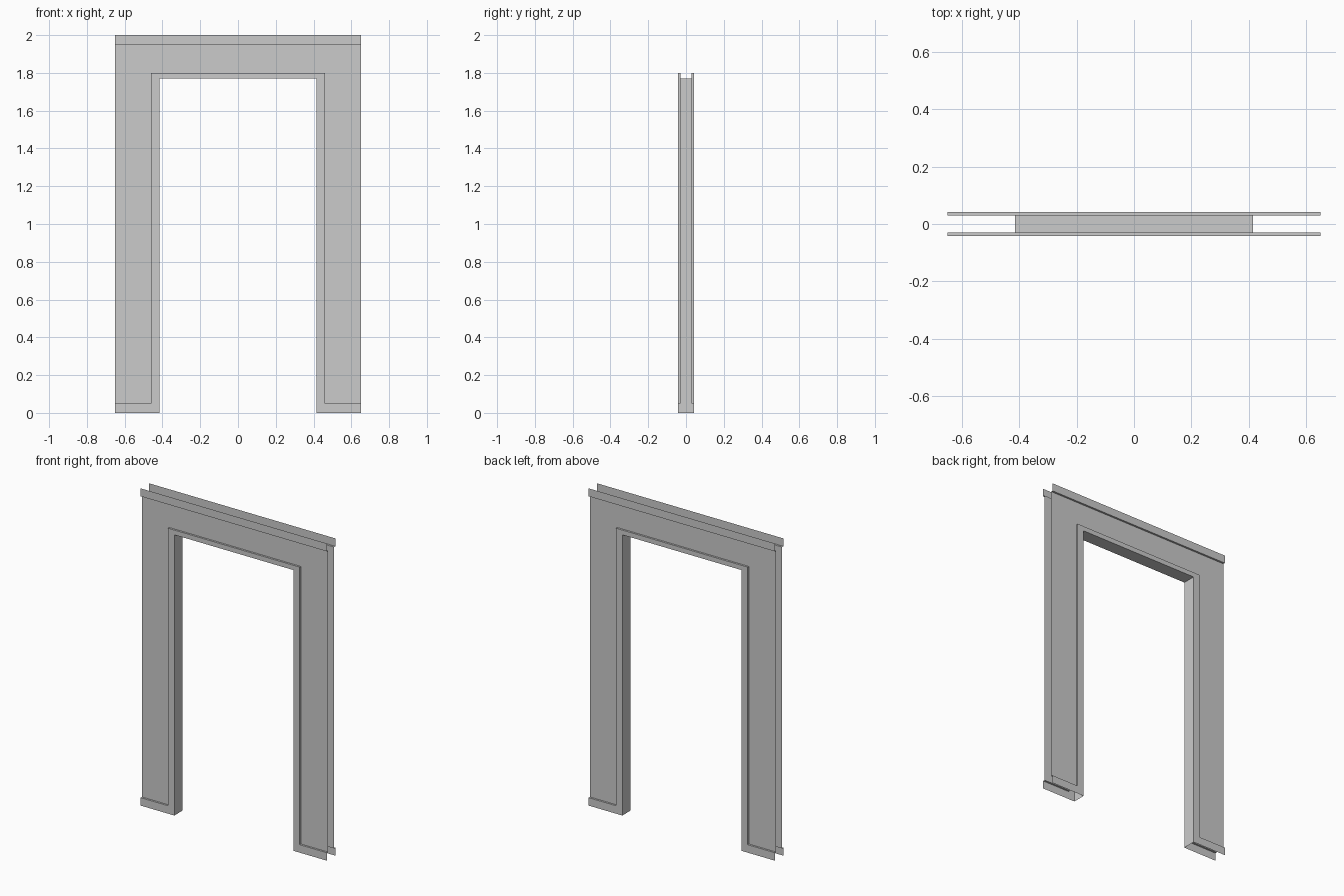
import bpy

if "Cube" in bpy.data.objects:
    bpy.data.objects.remove(bpy.data.objects["Cube"])

# Key dimensions
HALF_W, TOP = 0.65, 2.0
OPEN_X, OPEN_Z = 0.415, 1.77      # door opening
TRIM_X, TRIM_Z = 0.46, 1.80       # outer edge of the door casing
SKIRT, CROWN = 0.05, 1.95         # skirting top, crown underside
Y_PANEL, Y_TRIM = -0.03, -0.042   # wall face, raised trim face


def mirrored(name, verts, faces):
    """Thin shell for the front right quarter, mirrored in x and y."""
    mesh = bpy.data.meshes.new(name)
    mesh.from_pydata(verts, [], faces)
    obj = bpy.data.objects.new(name, mesh)
    bpy.context.collection.objects.link(obj)
    mod = obj.modifiers.new("mirror", 'MIRROR')
    mod.use_axis = (True, True, False)
    mod.merge_threshold = 0.0005
    return obj


def plate(name, outline, y, returns=(), y_back=0.0, face=True):
    """Flat outline (x, z) at depth y, with chosen edges turned back to y_back."""
    n = len(outline)
    verts = [(x, d, z) for d in (y, y_back) for x, z in outline]
    faces = [tuple(range(n))] if face else []
    for a in returns:
        b = (a + 1) % n
        faces.append((b, a, a + n, b + n))
    used = sorted({i for f in faces for i in f})
    faces = [tuple(used.index(i) for i in f) for f in faces]
    return mirrored(name, [verts[i] for i in used], faces)


# Recessed wall panel around the opening
plate("wall_panel", [(TRIM_X, SKIRT), (HALF_W, SKIRT), (HALF_W, CROWN),
                     (0, CROWN), (0, TRIM_Z), (TRIM_X, TRIM_Z)], Y_PANEL)

# Raised door casing running into the skirting
casing = [(OPEN_X, 0), (HALF_W, 0), (HALF_W, SKIRT), (TRIM_X, SKIRT),
          (TRIM_X, TRIM_Z), (0, TRIM_Z), (0, OPEN_Z), (OPEN_X, OPEN_Z)]
plate("casing_and_skirting", casing, Y_TRIM, returns=(2, 3, 4), y_back=Y_PANEL)

# Lining through the thickness of the opening
plate("door_lining", casing, Y_TRIM, returns=(6, 7), face=False)

# Crown strip along the top, open above
plate("crown_strip", [(0, CROWN), (HALF_W, CROWN), (HALF_W, TOP), (0, TOP)],
      Y_TRIM, returns=(0,), y_back=Y_PANEL)
